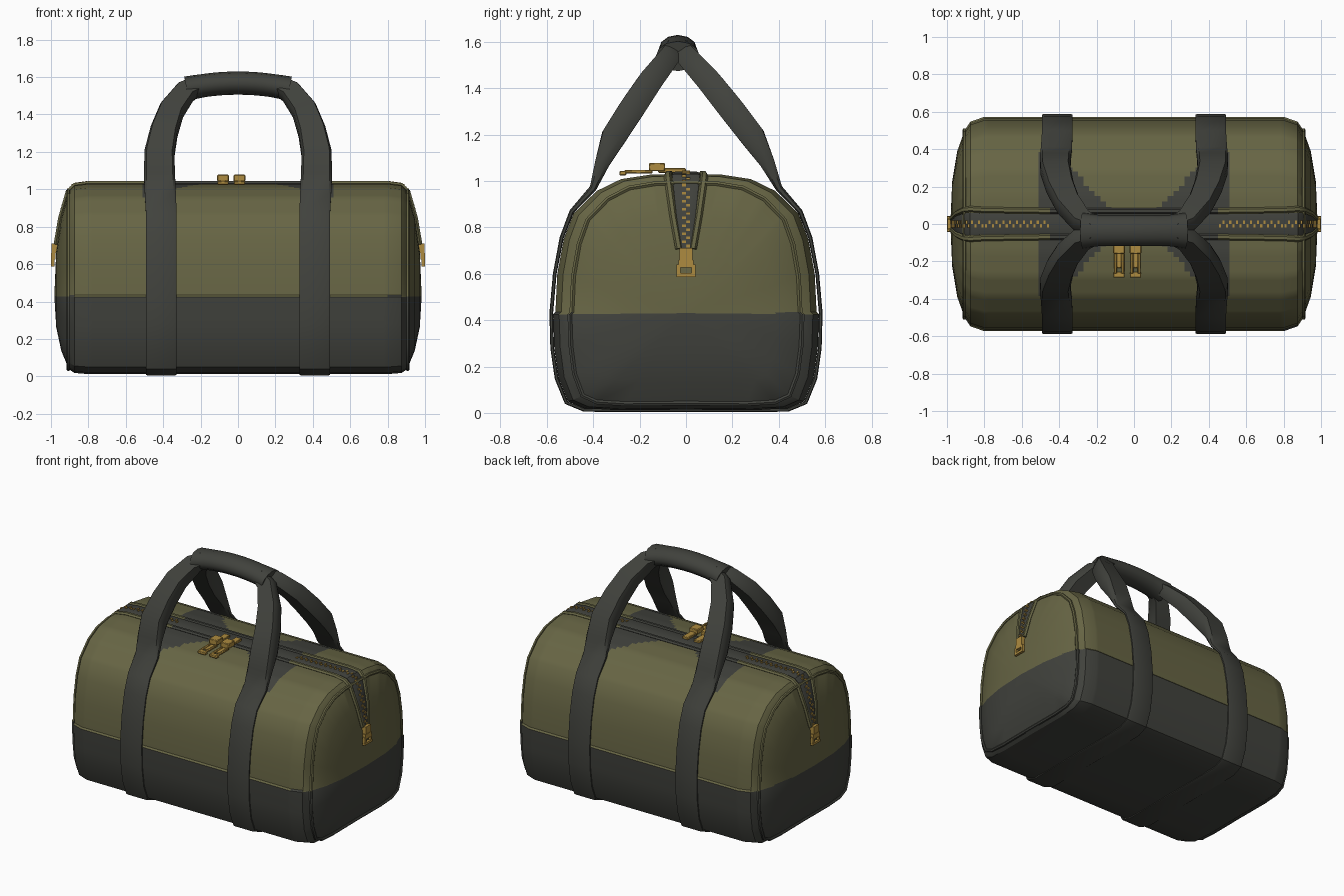
import bpy, bmesh, math
from mathutils import Vector

if "Cube" in bpy.data.objects:
    bpy.data.objects.remove(bpy.data.objects["Cube"])


def material(name, rgb):
    m = bpy.data.materials.new(name)
    m.diffuse_color = (*rgb, 1)
    m.use_nodes = True
    m.node_tree.nodes["Principled BSDF"].inputs["Base Color"].default_value = m.diffuse_color
    return m


OLIVE = material("olive canvas", (0.135, 0.13, 0.058))
DARK = material("charcoal webbing", (0.052, 0.054, 0.046))
GOLD = material("brass", (0.42, 0.26, 0.05))


def finish(name, bm, mats, angle=35, rule=None):
    bmesh.ops.remove_doubles(bm, verts=bm.verts, dist=1e-4)
    bmesh.ops.recalc_face_normals(bm, faces=bm.faces)
    if rule:
        for f in bm.faces:
            f.material_index = rule(f.calc_center_median())
    me = bpy.data.meshes.new(name)
    bm.to_mesh(me)
    bm.free()
    for m in mats:
        me.materials.append(m)
    ob = bpy.data.objects.new(name, me)
    bpy.context.collection.objects.link(ob)
    bpy.ops.object.select_all(action='DESELECT')
    bpy.context.view_layer.objects.active = ob
    ob.select_set(True)
    bpy.ops.object.shade_smooth_by_angle(angle=math.radians(angle))
    return ob


def skin(bm, rings, caps=True):
    vs = [[bm.verts.new(p) for p in r] for r in rings]
    n = len(vs[0])
    for a, b in zip(vs, vs[1:]):
        for i in range(n):
            bm.faces.new((a[i], a[(i + 1) % n], b[(i + 1) % n], b[i]))
    if caps:
        bm.faces.new(vs[0])
        bm.faces.new(vs[-1])


FLAT = [(1, .5), (.85, 1), (-.85, 1), (-1, .5), (-1, -.5), (-.85, -1), (.85, -1), (1, -.5)]
ROUND = [(math.cos(k * math.pi / 6), math.sin(k * math.pi / 6)) for k in range(12)]


def sweep(bm, path, axis, shape, closed=False):
    """Path rows are x, y, z, half width along axis, half thickness."""
    pts = [Vector(p[:3]) for p in path]
    n, rings = len(pts), []
    for i, p in enumerate(path):
        lo, hi = ((i - 1) % n, (i + 1) % n) if closed else (max(i - 1, 0), min(i + 1, n - 1))
        t = (pts[hi] - pts[lo]).normalized()
        w = Vector(axis)
        w = (w - t * w.dot(t)).normalized()
        d = t.cross(w)
        rings.append([pts[i] + w * u * p[3] + d * v * p[4] for u, v in shape])
    if closed:
        rings.append(rings[0])
    skin(bm, rings, not closed)


def box(bm, c, s):
    vs = bmesh.ops.create_cube(bm, size=1)["verts"]
    for v in vs:
        v.co = Vector([c[i] + v.co[i] * s[i] for i in range(3)])


# ---- bag body: half profile, mirrored and lofted along x ----
HALF = [(0, .014), (.3, .012), (.44, .02), (.51, .05), (.55, .15), (.568, .28), (.573, .425),
        (.563, .435), (.555, .6), (.527, .75), (.485, .86), (.385, .957), (.28, 1.008),
        (.15, 1.028), (0, 1.03)]
fine = []
for (y0, z0), (y1, z1) in zip(HALF, HALF[1:]):
    k = 5 if z0 > .85 else 1
    fine += [(y0 + (y1 - y0) * i / k, z0 + (z1 - z0) * i / k) for i in range(k)]
fine.append(HALF[-1])
loop = fine + [(-y, z) for y, z in reversed(fine[1:-1])]
MID = .43


def section(x, sy, sz):
    return [(x, y * sy, MID + (z - MID) * sz) for y, z in loop]


END = [(.80, 1, 1), (.875, .955, .985), (.905, .875, .935), (.945, .68, .7), (.972, .4, .4), (.982, 0, 0)]
stations = [(-x, a, b) for x, a, b in reversed(END)]
stations += [(-.78 + .03 * i, 1, 1) for i in range(53)] + END


def body_colour(c):
    ax, ay = abs(c.x), abs(c.y)
    if c.z < MID:
        return 1
    inner = .12 + max(0, ay - .06) * .9
    return int(c.z > .9 and inner < ax < .5 and ay < .38)


bm = bmesh.new()
skin(bm, [section(*s) for s in stations], caps=False)
finish("bag_body", bm, [OLIVE, DARK], 28, body_colour)

# ---- piping around both end panels ----
bm = bmesh.new()
for s in (-1, 1):
    rim = section(s * .907, .875, .935)
    sweep(bm, [(*p, .011, .011) for p in rim], (1, 0, 0), ROUND[::2], closed=True)
finish("end_piping", bm, [OLIVE, DARK], 50, lambda c: int(c.z < MID))

# ---- carrying straps: around the belly, then up to the grip ----
STRAP = [(.41, .0, .012, .082, .008), (.41, .44, .013, .082, .008), (.41, .516, .044, .082, .008),
         (.41, .558, .148, .082, .008), (.41, .577, .28, .082, .008), (.41, .581, .43, .082, .008),
         (.41, .566, .6, .082, .008), (.41, .536, .755, .082, .009), (.41, .493, .868, .082, .01),
         (.415, .40, .97, .083, .015), (.42, .355, 1.08, .083, .032), (.42, .30, 1.19, .08, .053),
         (.395, .215, 1.31, .073, .055), (.355, .135, 1.42, .066, .052), (.28, .05, 1.52, .056, .045),
         (.21, .025, 1.56, .045, .035)]
for s, side in ((-1, "left"), (1, "right")):
    path = []
    for q, rows in ((-1, STRAP[::-1]), (1, STRAP[1:])):
        for x, y, z, a, b in rows:
            path.append((s * x, q * y - .035 * max(0, (z - 1) / .55), z, a, b))
    bm = bmesh.new()
    sweep(bm, path, (1, 0, 0), FLAT)
    finish(side + "_strap", bm, [DARK], 40)

# ---- wrapped grip, arched with flared ends ----
grip = []
for i in range(-6, 7):
    u = i / 6
    flare = .012 * max(0, abs(u) - .7) / .3
    grip.append((u * .275, -.035, 1.568 - .03 * u * u, .083 + flare, .062 + flare * .3))
bm = bmesh.new()
sweep(bm, grip, (0, 1, 0), ROUND)
finish("grip", bm, [DARK], 50)

# ---- zip tape, lips and teeth run over the top and down both ends ----
ZIP = [(0, 1.034), (.45, 1.034), (.80, 1.034), (.875, 1.024), (.91, .99), (.95, .85), (.974, .71)]
WIDE = [.07, .07, .075, .08, .075, .055, .03]
run = [(-x, z, w) for (x, z), w in zip(ZIP[:0:-1], WIDE[:0:-1])] + [(x, z, w) for (x, z), w in zip(ZIP, WIDE)]

bm = bmesh.new()
sweep(bm, [(x, 0, z, w * .75, .006) for x, z, w in run], (0, 1, 0), FLAT)
finish("zip_tape", bm, [DARK])

bm = bmesh.new()
for s in (-1, 1):
    sweep(bm, [(x, s * w, z - .002, .016, .013) for x, z, w in run], (0, 1, 0), ROUND[::2])
finish("zip_lips", bm, [OLIVE, DARK], 50, lambda c: int(.12 < abs(c.x) < .5))

bm = bmesh.new()
for s in (-1, 1):
    for (x0, z0), (x1, z1) in zip(ZIP[1:], ZIP[2:]):
        length = math.hypot(x1 - x0, z1 - z0)
        n = max(1, round(length / .018))
        out = Vector((z0 - z1, 0, x1 - x0)).normalized()
        for i in range(n):
            f = (i + .5) / n
            x, z = x0 + (x1 - x0) * f + out.x * .005, z0 + (z1 - z0) * f + out.z * .005
            y = .009 if i % 2 else -.009
            box(bm, (s * x, y, z), (.011, .018, .011))
finish("zip_teeth", bm, [GOLD])

# ---- brass end tabs: tapered frames with an open slot ----
for s, side in ((-1, "left"), (1, "right")):
    bm = bmesh.new()
    box(bm, (.982, 0, .685), (.03, .055, .05))
    box(bm, (.988, 0, .643), (.022, .066, .034))
    box(bm, (.991, 0, .595), (.018, .084, .016))
    for q in (-1, 1):
        box(bm, (.99, q * .032, .615), (.018, .016, .05))
    for v in bm.verts:
        v.co.x *= s
    finish(side + "_end_tab", bm, [GOLD])

# ---- pair of zip sliders with pull tabs lying to the front ----
for x, side in ((-.08, "left"), (.008, "right")):
    bm = bmesh.new()
    box(bm, (x, -.06, 1.045), (.045, .12, .02))
    box(bm, (x, -.125, 1.06), (.062, .07, .036))
    for q in (-1, 1):
        box(bm, (x + q * .02, -.205, 1.04), (.016, .12, .016))
    box(bm, (x, -.19, 1.037), (.03, .09, .01))
    box(bm, (x, -.272, 1.034), (.06, .03, .02))
    ob = finish(side + "_zip_pull", bm, [GOLD])
    bev = ob.modifiers.new("soft edges", 'BEVEL')
    bev.width = .004
    bev.segments = 1
